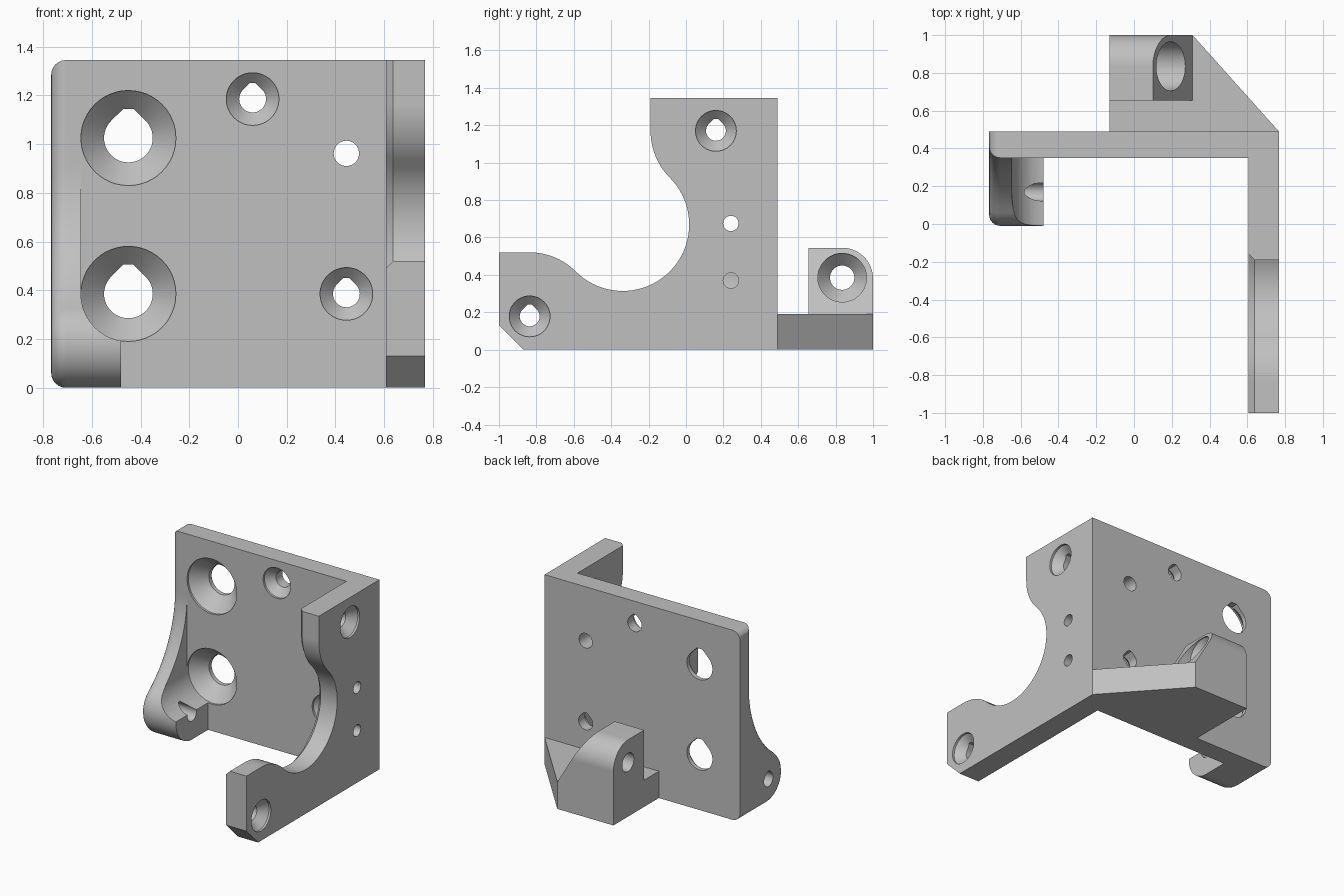
import bpy, bmesh
from math import sin, cos, radians, pi

cube = bpy.data.objects.get("Cube")
if cube:
    bpy.data.objects.remove(cube, do_unlink=True)

W, H = 0.767, 1.345             # half width, height
FRONT, BACK = 0.35, 0.49        # faces of the back plate
PLACE = {"X": lambda t, u, v: (t, u, v),
         "Y": lambda t, u, v: (u, t, v),
         "Z": lambda t, u, v: (u, v, t)}


def loft(name, axis, rings):
    """Solid through (position, outline) rings stacked along an axis."""
    bm = bmesh.new()
    loops = [[bm.verts.new(PLACE[axis](t, u, v)) for u, v in pts] for t, pts in rings]
    n = len(loops[0])
    for a, b in zip(loops, loops[1:]):
        for i in range(n):
            j = (i + 1) % n
            bm.faces.new((a[i], a[j], b[j], b[i]))
    bm.faces.new(loops[0])
    bm.faces.new(loops[-1])
    bmesh.ops.recalc_face_normals(bm, faces=bm.faces)
    mesh = bpy.data.meshes.new(name)
    bm.to_mesh(mesh)
    bm.free()
    ob = bpy.data.objects.new(name, mesh)
    bpy.context.collection.objects.link(ob)
    return ob


def prism(name, axis, t0, t1, pts):
    return loft(name, axis, [(t0, pts), (t1, pts)])


def rect(u0, v0, u1, v1):
    return [(u0, v0), (u1, v0), (u1, v1), (u0, v1)]


def arc(c, r, a0, a1, steps):
    angles = [radians(a0 + (a1 - a0) * i / steps) for i in range(steps + 1)]
    return [(c[0] + r * cos(a), c[1] + r * sin(a)) for a in angles]


def circle(c, r):
    return arc(c, r, 0, 360, 48)[:-1]


def teardrop(c, r):
    """Round hole with a truncated 45 degree roof."""
    roof, half = 1.2 * r, 0.214 * r
    return arc(c, r, -225, 45, 36) + [(c[0] + half, c[1] + roof), (c[0] - half, c[1] + roof)]


def combine(target, other, op="DIFFERENCE"):
    mod = target.modifiers.new("combine", "BOOLEAN")
    mod.operation, mod.solver, mod.object = op, "EXACT", other
    bpy.context.view_layer.objects.active = target
    bpy.ops.object.modifier_apply(modifier=mod.name)
    bpy.data.objects.remove(other, do_unlink=True)


def screw_hole(target, axis, c, r_out, r_in, face, step):
    """Countersink sunk from a face in direction step, then a teardrop through hole."""
    lip, depth = 0.015, 0.015 + (r_out - r_in)
    combine(target, loft("countersink", axis, [
        (face - 0.01 * step, circle(c, r_out)), (face + lip * step, circle(c, r_out)),
        (face + depth * step, circle(c, r_in))]))
    combine(target, prism("through_hole", axis, face - 0.005 * step, face + 0.25 * step,
                          teardrop(c, r_in)))


# Side plate with a scooped, chamfered edge
def side_outline(d):
    c, r, big = (-0.338, 0.669), 0.35, 0.355
    off = (r + big) * cos(pi / 4)
    return ([(-1, 0.13), (-0.87, 0), (BACK, 0), (BACK, H), (c[0] + off - r + d, H)]
            + arc((c[0] + off, c[1] + off), r - d, 180, 225, 10)
            + arc(c, big + d, 45, -135, 40)[1:-1]
            + arc((c[0] - off, c[1] - off), r - d, 45, 90, 10)
            + [(-1, c[1] - off + r - d)])


side_plate = loft("side_plate", "X", [
    (W, side_outline(0)), (0.637, side_outline(0)), (0.607, side_outline(0.03))])


# Hook flange with a rounded outer edge
def hook_outline(d):
    c = (0.17, 0.18)
    return ([(BACK, d)] + arc(c, 0.18 - d, -90, -232.5, 28)
            + arc((-0.39, 0.91), 0.74 + d, -52.5, 0, 16)[1:]
            + [(FRONT + d, H - d), (BACK, H - d)])


R = 0.06
edge = [radians(15 * i) for i in range(7)]
hook = loft("hook_flange", "X",
            [(-W + R * (1 - cos(a)), hook_outline(R * (1 - sin(a)))) for a in edge]
            + [(-0.48, hook_outline(0))])

# Driver clearance inside the hook
BIG_X, BIG_R, LOW_Z, HIGH_Z = -0.45, 0.195, 0.385, 1.025
clearance = arc((BIG_X, LOW_Z), BIG_R, 180, 360, 24) + [(BIG_X + BIG_R, 1.2), (BIG_X - BIG_R, 1.2)]
combine(hook, prism("clearance", "Y", -0.3, FRONT, clearance))
combine(hook, prism("hook_hole", "X", -0.9, -0.4, teardrop((0.17, 0.18), 0.05)))

# Rear lug with a rounded top and a sloped end
lug = prism("rear_lug", "X", -0.13, 0.31,
            [(0.655, 0.1), (1, 0.1)] + arc((0.835, 0.38), 0.165, 0, 90, 16) + [(0.655, 0.545)])
combine(lug, prism("slope", "Y", 0.5, 1.2,
                   [(0.3337, 0.15), (0.0764, 0.585), (0.5, 0.585), (0.5, 0.15)]))
lug_axis = (0.835, 0.385)
combine(lug, loft("lug_hole", "X", [
    (0.5, circle(lug_axis, 0.13)), (0.11, circle(lug_axis, 0.13)),
    (0.045, circle(lug_axis, 0.065)), (-0.2, circle(lug_axis, 0.065))]))

# Back plate and rear base, joined with the other parts
bracket = prism("mounting_bracket", "Y", FRONT, BACK, rect(-0.6, 0, W, H))
base = prism("rear_base", "Z", 0, 0.19,
             [(-0.13, 0.42), (W, 0.42), (W, BACK), (0.31, 1), (-0.13, 1)])
for part in (side_plate, hook, base, lug):
    combine(bracket, part, "UNION")

# Screw holes in the back plate
for z in (LOW_Z, HIGH_Z):
    screw_hole(bracket, "Y", (BIG_X, z), BIG_R, 0.1, FRONT, 1)
for c in ((0.06, 1.185), (0.445, 0.385)):
    screw_hole(bracket, "Y", c, 0.108, 0.055, FRONT, 1)
combine(bracket, prism("pin_hole", "Y", 0.3, 0.6, circle((0.445, 0.962), 0.052)))

# Screw and pin holes in the side plate
for c in ((0.16, 1.17), (-0.836, 0.178)):
    screw_hole(bracket, "X", c, 0.109, 0.053, W, -1)
for z in (0.37, 0.675):
    combine(bracket, prism("pin_hole", "X", 0.5, 0.9, circle((0.24, z), 0.041)))

# Merge coplanar faces
bm = bmesh.new()
bm.from_mesh(bracket.data)
bmesh.ops.remove_doubles(bm, verts=bm.verts, dist=0.0002)
bmesh.ops.dissolve_limit(bm, angle_limit=radians(0.5), verts=bm.verts, edges=bm.edges)
bm.to_mesh(bracket.data)
bm.free()

# Material and shading
grey = bpy.data.materials.new("plain_grey")
grey.use_nodes = True
colour = (0.53, 0.53, 0.53, 1)
grey.diffuse_color = colour
grey.node_tree.nodes["Principled BSDF"].inputs["Base Color"].default_value = colour
bracket.data.materials.clear()
bracket.data.materials.append(grey)
for poly in bracket.data.polygons:
    poly.material_index = 0

bpy.ops.object.select_all(action="DESELECT")
bracket.select_set(True)
bpy.context.view_layer.objects.active = bracket
bpy.ops.object.shade_smooth_by_angle(angle=radians(28))
weighted = bracket.modifiers.new("even_normals", "WEIGHTED_NORMAL")
weighted.keep_sharp = True
